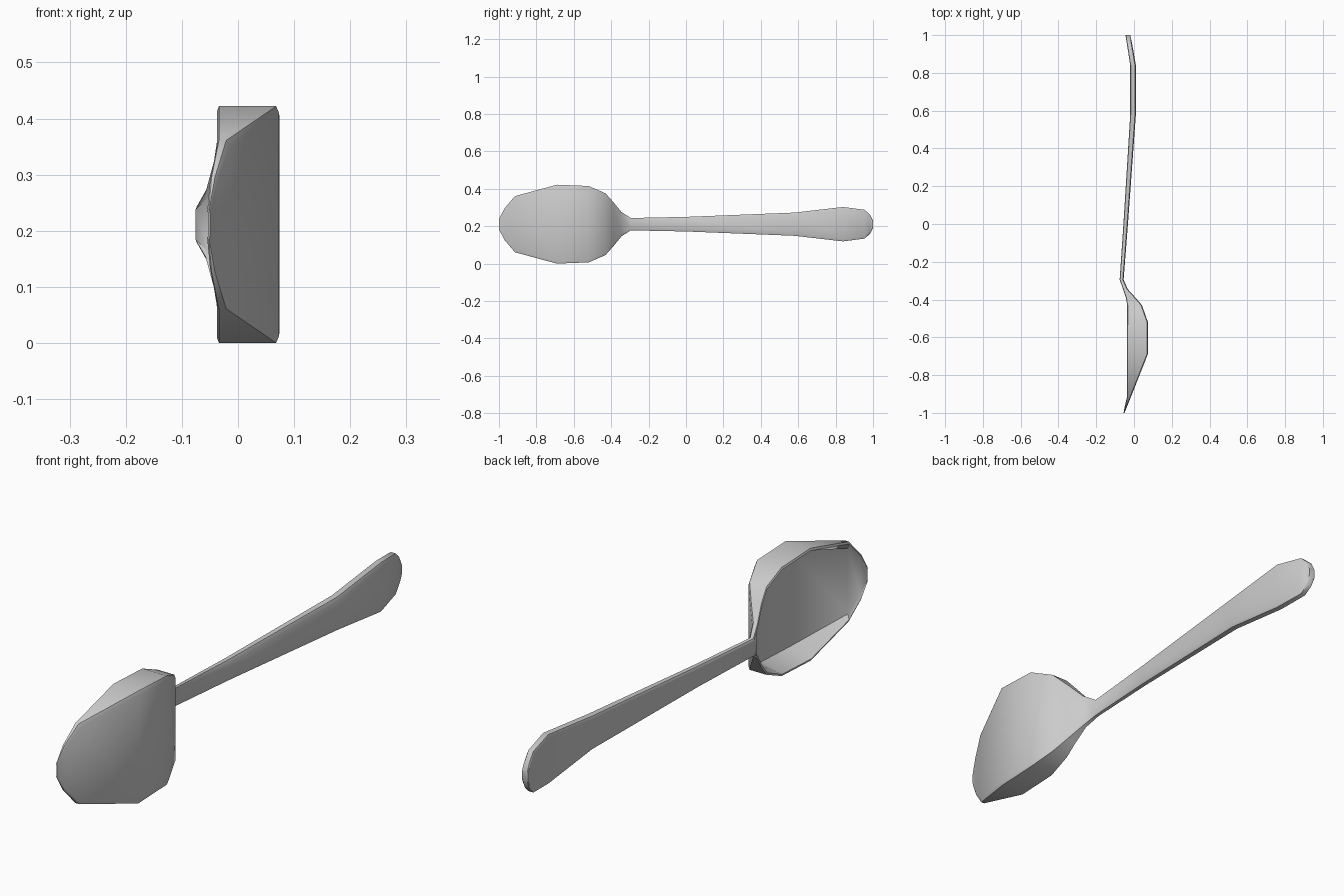
import bpy, bmesh, math

ZC = 0.213  # height of the spoon's centre line

# stations: y, half width, rim x, inner floor x, outer x, floor width ratio
stations = [
    (-1.00, 0.028, -0.055, -0.053, -0.050, 0.80),
    (-0.97, 0.085, -0.050, -0.045, -0.038, 0.80),
    (-0.915, 0.150, -0.037, -0.030, -0.016, 0.82),
    (-0.69, 0.211, -0.037, 0.050, 0.073, 0.85),
    (-0.52, 0.204, -0.036, 0.052, 0.074, 0.85),
    (-0.43, 0.165, -0.036, 0.020, 0.042, 0.80),
    (-0.39, 0.120, -0.043, -0.015, 0.008, 0.75),
    (-0.345, 0.065, -0.058, -0.050, -0.033, 0.80),
    (-0.295, 0.033, -0.076, -0.076, -0.055, 0.80),
    (0.00, 0.039, -0.056, -0.056, -0.032, 0.80),
    (0.58, 0.062, -0.020, -0.020, 0.010, 0.80),
    (0.84, 0.092, -0.020, -0.020, 0.010, 0.80),
    (0.955, 0.077, -0.038, -0.038, -0.010, 0.80),
    (0.985, 0.050, -0.043, -0.043, -0.016, 0.80),
    (1.00, 0.020, -0.045, -0.045, -0.019, 0.80),
]


def section(w, rim, floor, outer, ratio):
    """Closed box-like cross-section with small bevels and a hollow face."""
    b = min(0.012, 0.3 * w)
    lip = min(0.008, 0.2 * w)
    half = [(floor, w * ratio), (rim, w - lip), (rim + 0.003, w),
            (outer - 0.25 * (outer - rim) * min(1, 0.02 / (outer - rim)), w),
            (outer, w - b)]
    return half + [(x, -z) for x, z in reversed(half)]


# one continuous loft: bowl, neck and handle
bm = bmesh.new()
rings = [[bm.verts.new((x, y, ZC + z)) for x, z in section(*s)]
         for y, *s in stations]
for a, b in zip(rings, rings[1:]):
    n = len(a)
    for i in range(n):
        j = (i + 1) % n
        bm.faces.new((a[i], a[j], b[j], b[i]))
bm.faces.new(rings[0])
bm.faces.new(rings[-1])
bmesh.ops.recalc_face_normals(bm, faces=bm.faces)
mesh = bpy.data.meshes.new("spoon")
bm.to_mesh(mesh)
bm.free()
spoon = bpy.data.objects.new("spoon", mesh)
bpy.context.collection.objects.link(spoon)

# soft shading with crisp edges, resting on the ground
low = min(v.co.z for v in mesh.vertices)
for v in mesh.vertices:
    v.co.z -= low
bpy.context.view_layer.objects.active = spoon
spoon.select_set(True)
bpy.ops.object.shade_smooth_by_angle(angle=math.radians(40))
